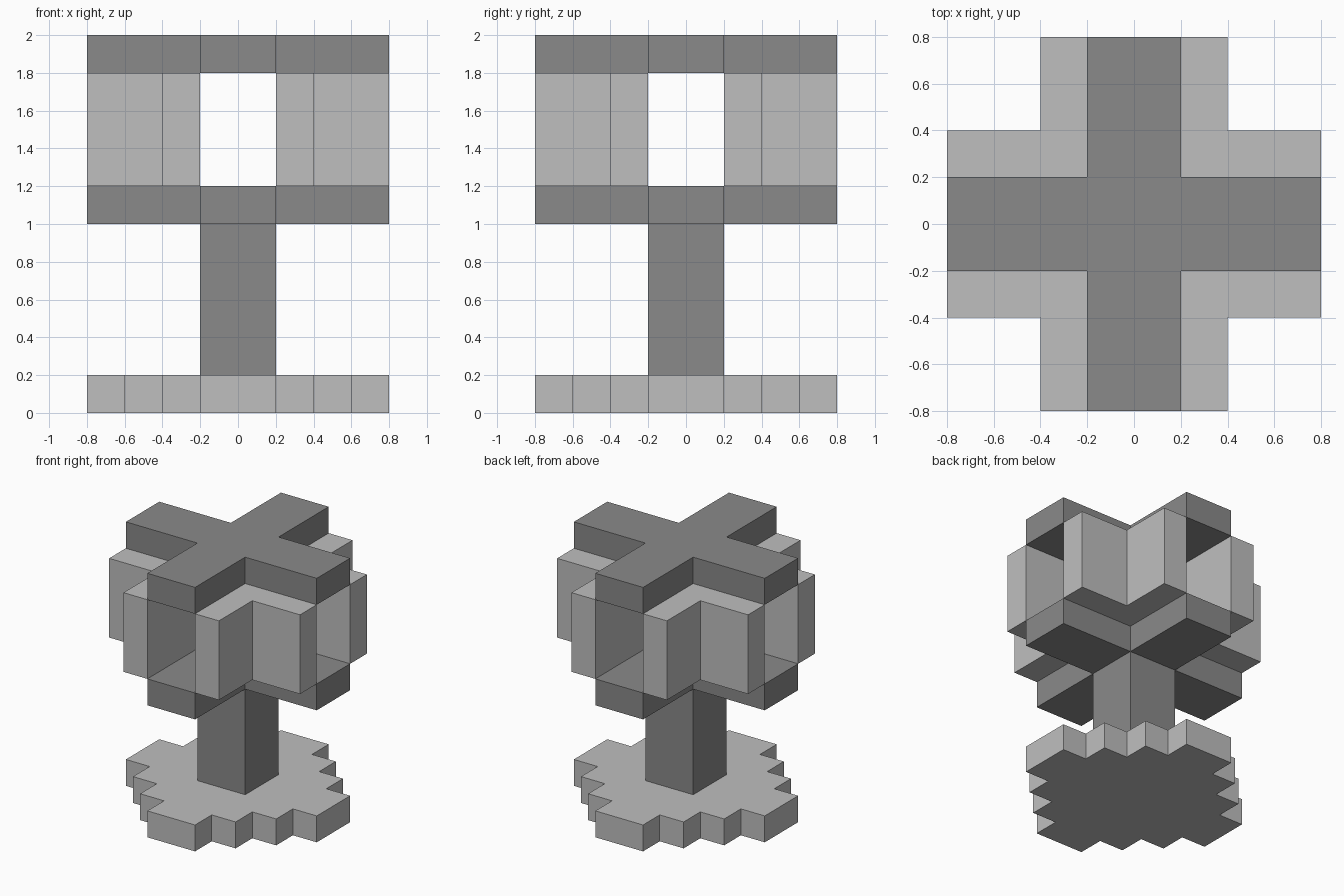
import bpy
import bmesh

cube = bpy.data.objects.get("Cube")
if cube:
    bpy.data.objects.remove(cube, do_unlink=True)


def make_material(name, value):
    mat = bpy.data.materials.new(name)
    mat.use_nodes = True
    colour = (value, value, value, 1.0)
    mat.diffuse_color = colour
    mat.node_tree.nodes["Principled BSDF"].inputs["Base Color"].default_value = colour
    return mat


light = make_material("light grey", 0.52)
dark = make_material("dark grey", 0.253)


def prism(name, outline, z0, z1, mat):
    """Extrude a flat outline from z0 up to z1."""
    bm = bmesh.new()
    face = bm.faces.new([bm.verts.new((x, y, z0)) for x, y in outline])
    top = bmesh.ops.extrude_face_region(bm, geom=[face])["geom"]
    verts = [v for v in top if isinstance(v, bmesh.types.BMVert)]
    bmesh.ops.translate(bm, verts=verts, vec=(0, 0, z1 - z0))
    bmesh.ops.recalc_face_normals(bm, faces=bm.faces)
    mesh = bpy.data.meshes.new(name)
    bm.to_mesh(mesh)
    bm.free()
    mesh.materials.append(mat)
    obj = bpy.data.objects.new(name, mesh)
    bpy.context.collection.objects.link(obj)
    return obj


def four_fold(quarter):
    """Repeat a quarter outline around the z axis in 90 degree turns."""
    points = []
    for _ in range(4):
        points += quarter
        quarter = [(-y, x) for x, y in quarter]
    return points


# Stepped diamond base
steps = [(0.8, 0.2), (0.6, 0.2), (0.6, 0.4), (0.4, 0.4), (0.4, 0.6), (0.2, 0.6), (0.2, 0.8)]
prism("base", four_fold(steps), 0.0, 0.2, light)

# Square trunk
prism("trunk", four_fold([(0.2, 0.2)]), 0.2, 1.0, dark)

# Cross-shaped slabs below and above the crown
cross = four_fold([(0.8, -0.2), (0.8, 0.2), (0.2, 0.2)])
prism("lower_cross", cross, 1.0, 1.2, dark)
prism("upper_cross", cross, 1.8, 2.0, dark)

# Four L-shaped corner blocks, leaving open passages between them
corner = [(0.2, 0.2), (0.8, 0.2), (0.8, 0.4), (0.4, 0.4), (0.4, 0.8), (0.2, 0.8)]
for name in ("back_left", "back_right", "front_right", "front_left"):
    prism("corner_block_" + name, corner, 1.2, 1.8, light)
    corner = [(-y, x) for x, y in corner]
